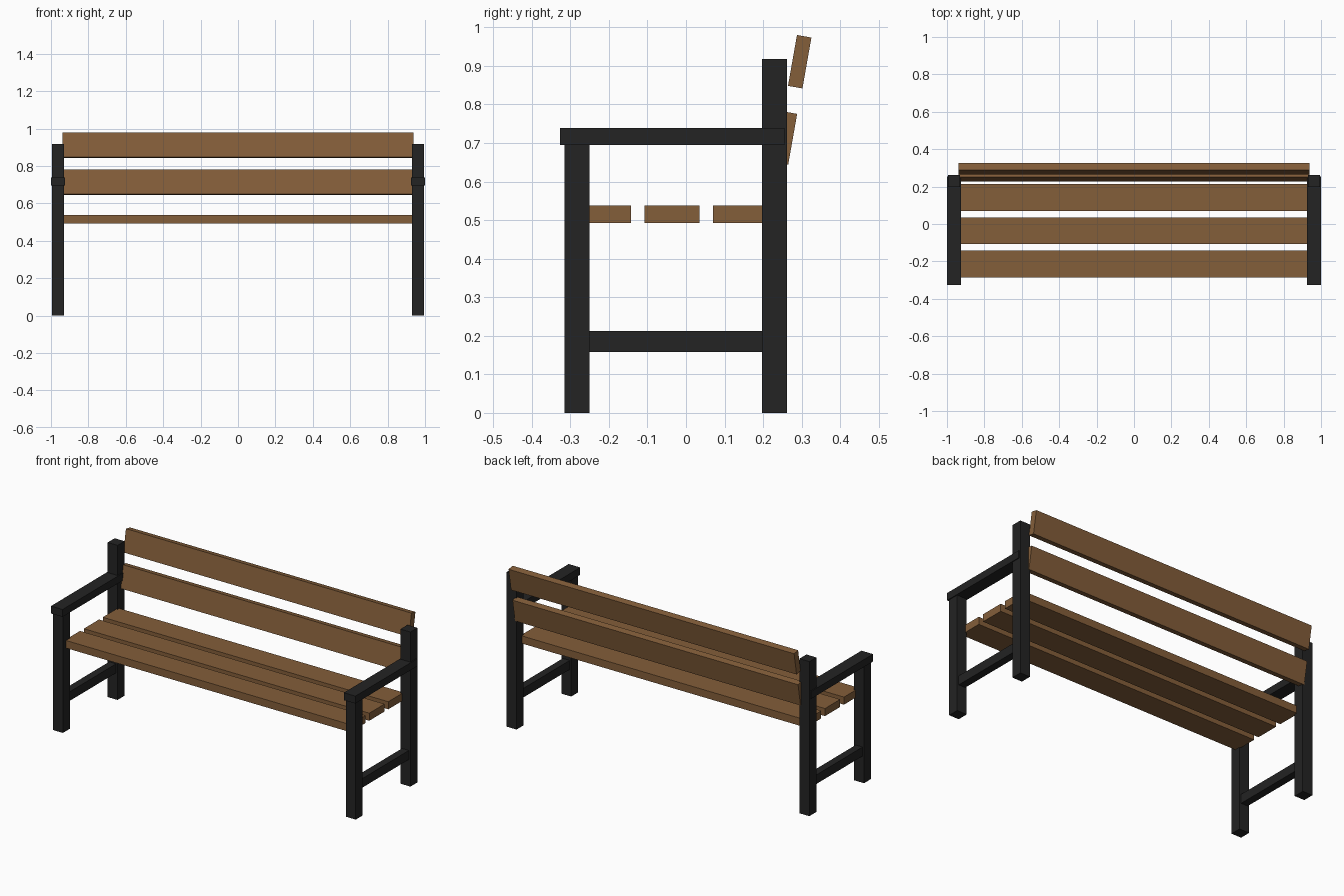
import bpy
import math

if "Cube" in bpy.data.objects:
    bpy.data.objects.remove(bpy.data.objects["Cube"])


def material(name, rgb):
    m = bpy.data.materials.new(name)
    m.diffuse_color = (*rgb, 1.0)
    m.use_nodes = True
    m.node_tree.nodes["Principled BSDF"].inputs["Base Color"].default_value = m.diffuse_color
    return m


wood = material("brown_wood", (0.23, 0.112, 0.042))
metal = material("black_metal", (0.017, 0.017, 0.017))


def box(name, centre, size, mat, tilt=0.0):
    """Box of the given size, tilted about the x axis."""
    bpy.ops.mesh.primitive_cube_add(size=1, location=centre, rotation=(tilt, 0, 0))
    ob = bpy.context.object
    ob.name = name
    ob.scale = size
    ob.data.materials.append(mat)
    return ob


# End frames: two legs, a lower rail and an armrest on each side
for side, s in (("left", -1), ("right", 1)):
    x = s * 0.962
    box(f"{side}_front_leg", (x, -0.283, 0.35), (0.065, 0.065, 0.70), metal)
    box(f"{side}_back_leg", (x, 0.230, 0.459), (0.065, 0.065, 0.918), metal)
    box(f"{side}_lower_rail", (x, -0.026, 0.185), (0.045, 0.45, 0.054), metal)
    box(f"{side}_armrest", (x, -0.036, 0.717), (0.076, 0.582, 0.044), metal)

# Seat slats, evenly spaced
for i in range(3):
    box(f"seat_slat_{i + 1}", (0, -0.214 + 0.178 * i, 0.515), (1.876, 0.143, 0.045), wood)

# Back slats, leaning backwards
for i in range(2):
    box(f"back_slat_{i + 1}", (0, 0.258 + 0.037 * i, 0.713 + 0.198 * i),
        (1.876, 0.038, 0.134), wood, math.radians(-10))
